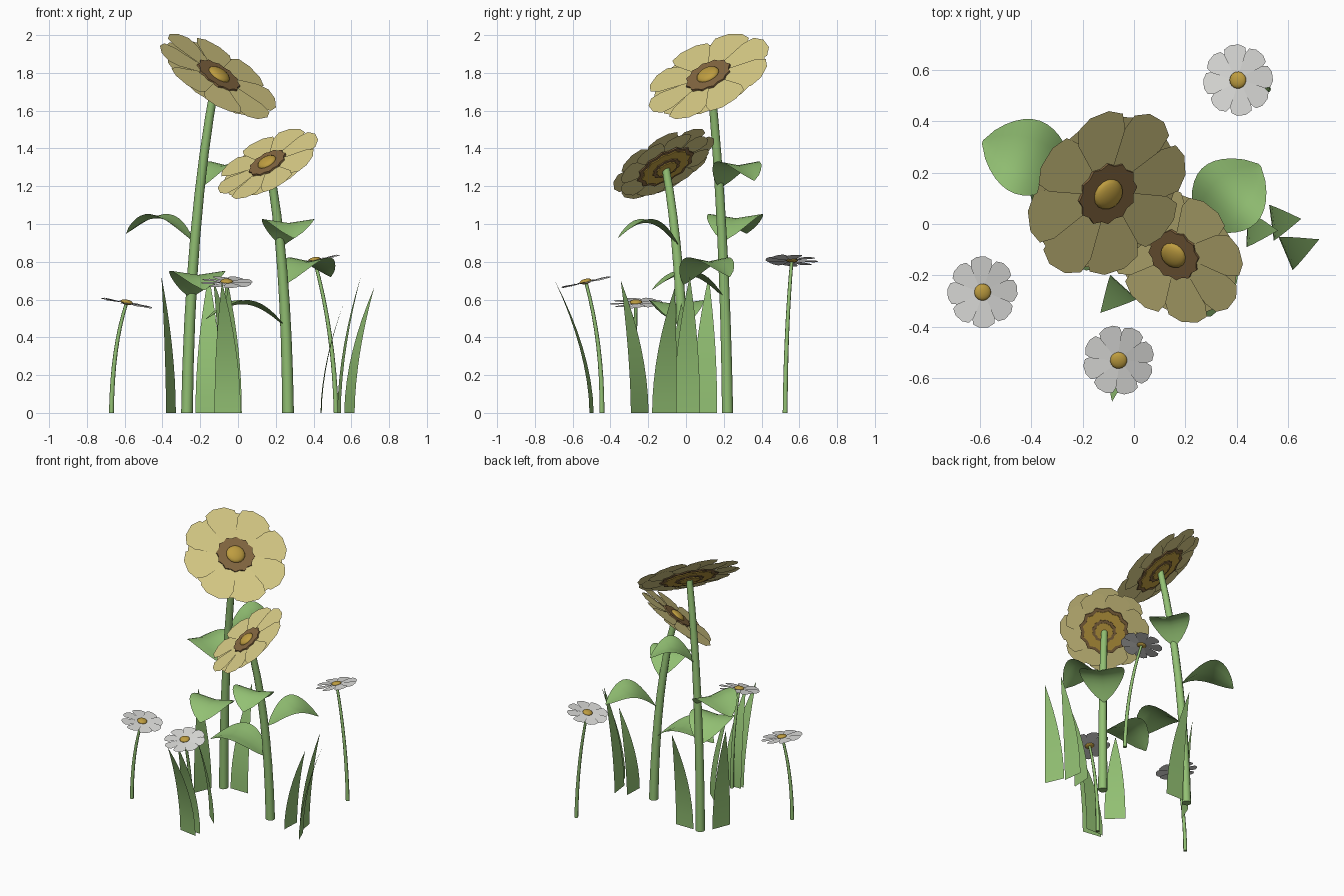
import bpy, bmesh, math
from mathutils import Vector, Matrix

cube = bpy.data.objects.get("Cube")
if cube:
    bpy.data.objects.remove(cube, do_unlink=True)


def material(name, rgb):
    m = bpy.data.materials.new(name)
    m.use_nodes = True
    color = [c ** 2.2 for c in rgb] + [1]
    m.diffuse_color = color
    m.node_tree.nodes["Principled BSDF"].inputs["Base Color"].default_value = color
    return m


GREEN = material("leaf_green", (.57, .75, .45))
YELLOW = material("petal_yellow", (.84, .79, .52))
WHITE = material("petal_white", (.85, .85, .84))
BROWN = material("seed_brown", (.51, .40, .26))
GOLD = material("centre_gold", (.74, .61, .26))


def finish(name, bm, mat, smooth=False, matrix=None):
    mesh = bpy.data.meshes.new(name)
    if matrix:
        bm.transform(matrix)
    bm.to_mesh(mesh)
    bm.free()
    mesh.materials.append(mat)
    obj = bpy.data.objects.new(name, mesh)
    bpy.context.collection.objects.link(obj)
    if smooth:
        bpy.ops.object.select_all(action='DESELECT')
        obj.select_set(True)
        bpy.context.view_layer.objects.active = obj
        bpy.ops.object.shade_smooth_by_angle(angle=math.radians(50))


def skin(bm, rows, closed=False):
    """Join equal rows of points with faces."""
    rows = [[bm.verts.new(p) for p in row] for row in rows]
    n = len(rows[0])
    for a, b in zip(rows, rows[1:]):
        for i in range(n if closed else n - 1):
            j = (i + 1) % n
            bm.faces.new((a[i], a[j], b[j], b[i]))
    return rows


# Stems: tapered tubes along a quadratic curve
def stem(name, base, middle, top, r0, r1, sides=10, steps=9):
    base, middle, top = Vector(base), Vector(middle), Vector(top)
    control = 2 * middle - (base + top) / 2
    rows = []
    for k in range(steps):
        t = k / (steps - 1)
        c = base * (1 - t) ** 2 + control * 2 * t * (1 - t) + top * t * t
        r = r0 + (r1 - r0) * t
        rows.append([c + Vector((r * math.cos(a), r * math.sin(a), 0))
                     for a in (math.tau * i / sides for i in range(sides))])
    bm = bmesh.new()
    rings = skin(bm, rows, closed=True)
    bm.faces.new(rings[0][::-1])
    bm.faces.new(rings[-1])
    finish(name, bm, GREEN, True)


# Leaves: arched ovals with a slight fold along the midrib
def leaf(name, base, run, half_width=.15, arch=.1):
    base, along = Vector(base), Vector((*run, 0))
    side = Vector((-along.y, along.x, 0)).normalized()
    rows = []
    for k in range(13):
        t = k / 12
        w = half_width * max(math.sin(math.pi * t), .01) ** .7
        c = base + along * t + Vector((0, 0, arch * math.sin(math.pi * t) + .04 * t))
        rows.append([c + side * w * s + Vector((0, 0, .15 * w * abs(s)))
                     for s in (1, .5, 0, -.5, -1)])
    bm = bmesh.new()
    skin(bm, [row[::-1] for row in rows])
    finish(name, bm, GREEN, True)


# Grass: tapering blades that bend towards the tip
def blade(name, base, tip, width=.14):
    base, tip = Vector((*base, 0)), Vector(tip)
    lean = tip - base
    side = Vector((-lean.y, lean.x, 0)).normalized()
    rows = []
    for k in range(9):
        t = k / 8
        c = base + Vector((lean.x * t ** 1.8, lean.y * t ** 1.8, lean.z * t))
        w = width / 2 * max(1 - t ** 2, .01)
        rows.append([c + side * w, c - side * w])
    bm = bmesh.new()
    skin(bm, rows)
    finish(name, bm, GREEN, True)


# Petal ring: blunt-ended petals, each slightly twisted over its neighbour
def petals(name, mat, matrix, radius, count, z, turn, twist):
    outline = [(.15, .22), (.72, .75), (.9, .72), (1, .3)]
    spread = math.tan(math.pi / count)
    bm = bmesh.new()
    for i in range(count):
        rot = Matrix.Rotation(math.tau * i / count + turn, 4, 'Z')
        rows = []
        for r, share in outline:
            w = radius * spread * share
            rows.append([rot @ Vector((radius * r, s * w, z + s * w * twist)) for s in (-1, 1)])
        skin(bm, rows)
    finish(name, bm, mat, False, matrix)


def scalloped_disc(name, mat, matrix, radius, z, depth, points=12):
    bm = bmesh.new()
    rim = []
    for i in range(points * 2):
        a = math.pi * i / points
        r = radius * (1 if i % 2 else .9)
        rim.append((r * math.cos(a), r * math.sin(a)))
    rings = skin(bm, [[(x, y, z - depth) for x, y in rim], [(x, y, z) for x, y in rim]], True)
    bm.faces.new(rings[0][::-1])
    bm.faces.new(rings[1])
    finish(name, bm, mat, False, matrix)


def dome(name, mat, matrix, radius, height, z):
    bm = bmesh.new()
    bmesh.ops.create_uvsphere(bm, u_segments=16, v_segments=10, radius=1)
    local = Matrix.Translation((0, 0, z)) @ Matrix.Diagonal((radius, radius, height, 1))
    finish(name, bm, mat, True, matrix @ local)


def facing(centre, normal):
    return Matrix.Translation(centre) @ Vector(normal).to_track_quat('Z', 'Y').to_matrix().to_4x4()


# Large yellow flower heads
def big_head(name, centre, normal, R):
    m = facing(centre, normal)
    petals(name + "_front_petals", YELLOW, m, R, 8, .006, .1, .06)
    petals(name + "_back_petals", YELLOW, m, R * .9, 8, -.006, .1 + math.pi / 8, .06)
    scalloped_disc(name + "_seed_disc", BROWN, m, R * .37, .016, .02)
    dome(name + "_centre", GOLD, m, R * .18, R * .075, .016)
    # stepped rings on the underside
    for i, (mat, share) in enumerate(((BROWN, .57), (GOLD, .49), (BROWN, .28), (GOLD, .21))):
        scalloped_disc(f"{name}_back_ring_{i}", mat, m, R * share, -.012 - .005 * i, .007)


big_head("tall_flower", (-.108, .122, 1.778), (.5, -.39, .77), .352)
big_head("short_flower", (.16, -.115, 1.315), (-.44, -.44, .78), .295)
stem("tall_stem", (-.27, .22, 0), (-.225, .19, .95), (-.118, .13, 1.76), .031, .022)
stem("short_stem", (.265, -.005, 0), (.235, -.04, .75), (.165, -.108, 1.3), .031, .022)

# Leaves of both large flowers
leaf("tall_left_leaf", (-.24, .2, .91), (-.35, .12))
leaf("tall_back_leaf", (-.2, .18, 1.19), (.24, .18), .135)
leaf("tall_front_leaf", (-.25, .2, .61), (.07, -.38))
leaf("short_back_leaf", (.25, -.01, .68), (.24, .24))
leaf("short_side_leaf", (.25, -.02, .455), (-.42, -.06), .145)
leaf("short_front_leaf", (.235, -.04, .885), (.06, -.32), .14)


# Small white flowers
def daisy(name, centre, normal, base, middle):
    m = facing(centre, normal)
    petals(name + "_petals", WHITE, m, .138, 8, 0, .2, .1)
    dome(name + "_centre", GOLD, m, .033, .014, .004)
    stem(name + "_stem", base, middle, centre, .013, .009, 8)


daisy("west_daisy", (-.59, -.265, .582), (.19, -.03, 1), (-.67, -.27, 0), (-.648, -.27, .32))
daisy("front_daisy", (-.06, -.53, .692), (.02, -.22, 1), (-.06, -.445, 0), (-.06, -.465, .36))
daisy("east_daisy", (.405, .56, .807), (-.22, .02, 1), (.52, .525, 0), (.485, .535, .42))

# Grass clumps: base and tip of each blade
for i, (base, tip) in enumerate((
        ((-.055, -.5), (-.085, -.69, .69)),
        ((-.05, -.465), (-.05, -.62, .67)),
        ((-.04, -.245), (-.13, -.345, .7)),
        ((-.355, .1), (-.405, .12, .72)),
        ((-.155, .235), (-.155, .385, .73)),
        ((.44, -.02), (.56, -.025, .58)),
        ((.535, .005), (.65, .02, .72)),
        ((.59, -.115), (.72, -.06, .66)))):
    blade(f"grass_blade_{i + 1}", base, tip)
